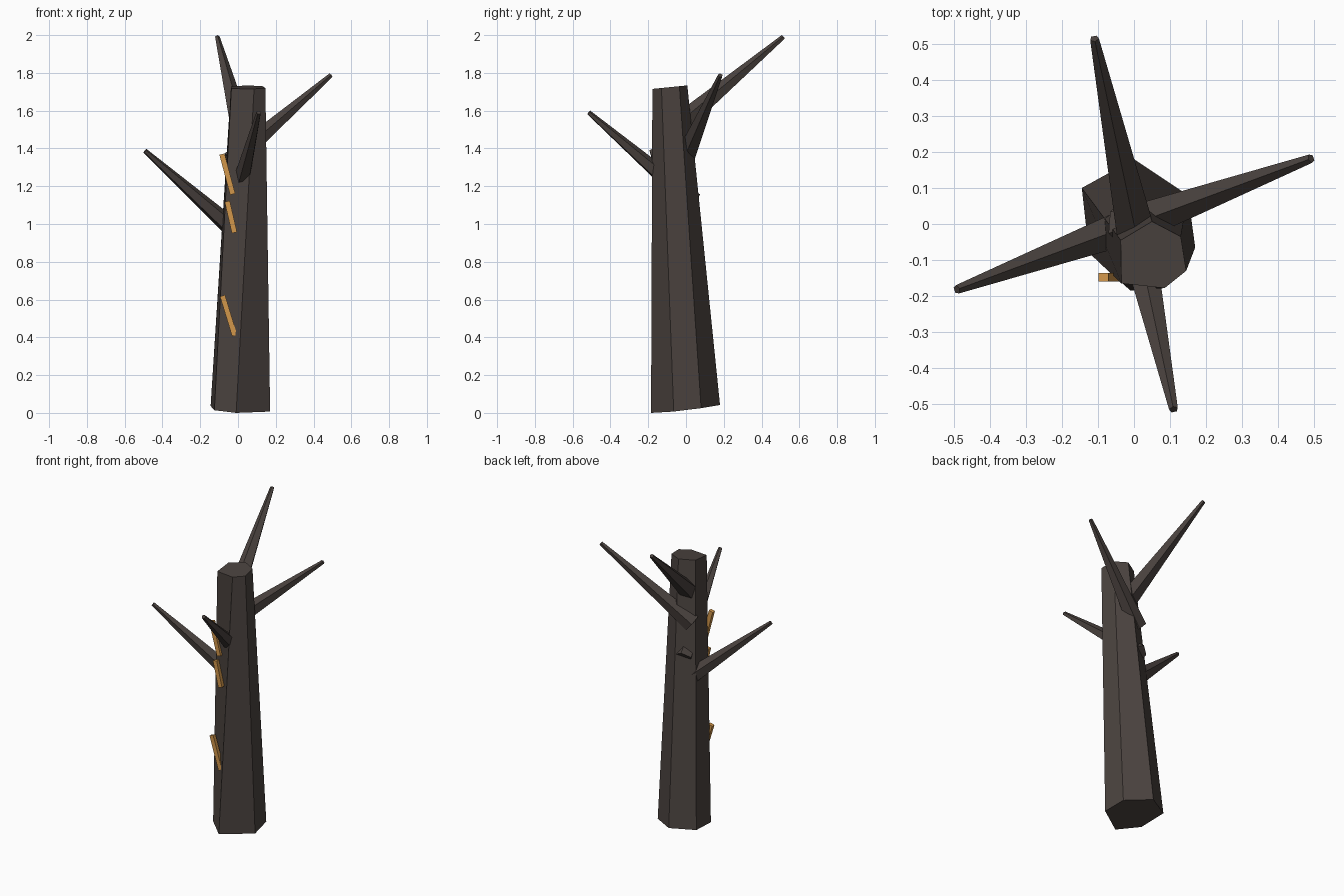
import bpy, bmesh, math
from mathutils import Vector, Matrix

cube = bpy.data.objects.get("Cube")
if cube:
    bpy.data.objects.remove(cube)


def material(name, color):
    m = bpy.data.materials.new(name)
    m.use_nodes = True
    m.diffuse_color = (*color, 1)
    m.node_tree.nodes["Principled BSDF"].inputs["Base Color"].default_value = (*color, 1)
    return m


bark = material("dark bark", (0.07, 0.056, 0.05))
amber = material("amber fungus", (0.65, 0.31, 0.07))


def add_object(name, bm, mat):
    bmesh.ops.recalc_face_normals(bm, faces=bm.faces)
    mesh = bpy.data.meshes.new(name)
    bm.to_mesh(mesh)
    bm.free()
    mesh.materials.append(mat)
    ob = bpy.data.objects.new(name, mesh)
    bpy.context.collection.objects.link(ob)
    return ob


def loft(name, lower, upper, mat):
    """Join two rings of equal size and cap both ends."""
    bm = bmesh.new()
    a = [bm.verts.new(p) for p in lower]
    b = [bm.verts.new(p) for p in upper]
    n = len(a)
    for i in range(n):
        j = (i + 1) % n
        bm.faces.new((a[i], a[j], b[j], b[i]))
    bm.faces.new(a[::-1])
    bm.faces.new(b)
    return add_object(name, bm, mat)


# Leaning six-sided trunk with sloped ends
base = [(-.01, -.185), (.17, -.065), (.15, .08), (0, .18), (-.145, .1), (-.125, -.08)]
crown = [(.085, -.178), (.145, -.13), (.13, -.035), (.05, .007), (-.037, -.045), (-.035, -.165)]
loft("trunk",
     [(x, y, max(0, .02 + .12 * y - .03 * x)) for x, y in base],
     [(x, y, 1.725 + .1 * (y + .08)) for x, y in crown], bark)


# Tapered bare branches that start just behind the central axis
def branch(name, root_z, tip):
    tip = Vector(tip)
    root = Vector((0, 0, root_z))
    axis = (tip - root).normalized()
    root -= axis * .05
    side = axis.cross(Vector((0, 0, 1))).normalized()
    up = side.cross(axis)

    def ring(center, r):
        angles = [math.tau * i / 5 + math.pi / 2 for i in range(5)]
        return [center + r * (math.cos(t) * side + math.sin(t) * up) for t in angles]

    loft(name, ring(root, .058), ring(tip, .013), bark)


branch("back_branch", 1.555, (-.11, .515, 1.99))
branch("left_branch", 1.36, (.492, .182, 1.787))
branch("front_branch", 1.145, (.11, -.515, 1.59))
branch("right_branch", .95, (-.492, -.182, 1.387))


# Slanted slivers of fungus sunk into the front right of the trunk
def sliver(name, top_x, top_z, tilt, length):
    bm = bmesh.new()
    bmesh.ops.create_cube(bm, size=1)
    bmesh.ops.scale(bm, vec=(.028, .024, length), verts=bm.verts)
    bmesh.ops.translate(bm, vec=(0, 0, -length / 2), verts=bm.verts)
    bmesh.ops.rotate(bm, matrix=Matrix.Rotation(-math.radians(tilt), 3, 'Y'), verts=bm.verts)
    bmesh.ops.translate(bm, vec=(top_x, -.148, top_z), verts=bm.verts)
    add_object(name, bm, amber)


sliver("upper_fungus", -.085, 1.37, 15, .22)
sliver("middle_fungus", -.057, 1.12, 13, .17)
sliver("lower_fungus", -.082, .62, 17, .22)
